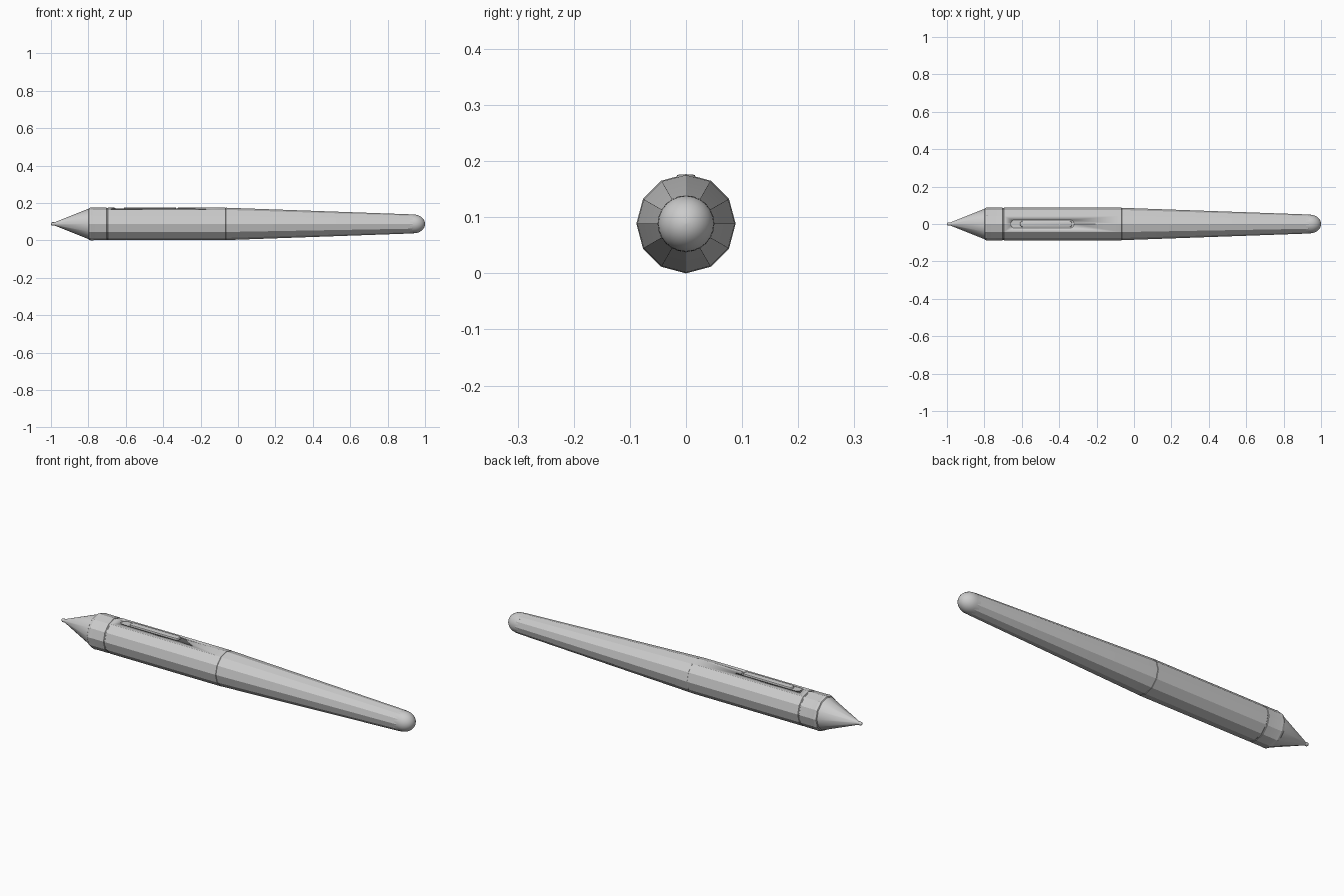
import bpy, bmesh, math
from mathutils import Vector

if "Cube" in bpy.data.objects:
    bpy.data.objects.remove(bpy.data.objects["Cube"])

CZ = 0.0885  # height of the pen axis


def lathe(name, profile, sides, angle):
    """Revolve (x, radius) points about the pen axis."""
    bm = bmesh.new()
    rings = []
    for x, r in profile:
        rings.append([bm.verts.new((x, r * math.sin(2 * math.pi * i / sides),
                                    CZ + r * math.cos(2 * math.pi * i / sides)))
                      for i in range(sides)])
    for a, b in zip(rings, rings[1:]):
        for i in range(sides):
            j = (i + 1) % sides
            bm.faces.new((a[i], a[j], b[j], b[i]))
    bm.faces.new(rings[0])
    bm.faces.new(rings[-1])
    return finish(name, bm, angle)


def finish(name, bm, angle):
    bmesh.ops.recalc_face_normals(bm, faces=bm.faces)
    me = bpy.data.meshes.new(name)
    bm.to_mesh(me)
    bm.free()
    ob = bpy.data.objects.new(name, me)
    bpy.context.collection.objects.link(ob)
    bpy.ops.object.select_all(action='DESELECT')
    ob.select_set(True)
    bpy.context.view_layer.objects.active = ob
    bpy.ops.object.shade_smooth_by_angle(angle=math.radians(angle))
    return ob


def pill(name, x0, x1, half_w, z0, z1, bevel):
    """Long strip with rounded ends, used for the button and its slot."""
    bm = bmesh.new()
    pts = []
    for cx, start in ((x1 - half_w, -90), (x0 + half_w, 90)):
        for k in range(9):
            a = math.radians(start + 22.5 * k)
            pts.append(bm.verts.new((cx + half_w * math.cos(a), half_w * math.sin(a), z0)))
    base = bm.faces.new(pts)
    res = bmesh.ops.extrude_face_region(bm, geom=[base])
    top = [v for v in res['geom'] if isinstance(v, bmesh.types.BMVert)]
    bmesh.ops.translate(bm, verts=top, vec=Vector((0, 0, z1 - z0)))
    if bevel:
        edges = [e for e in bm.edges if all(v in top for v in e.verts)]
        bmesh.ops.bevel(bm, geom=edges, offset=bevel, segments=2, profile=0.5, affect='EDGES')
    return finish(name, bm, 40)


# Conical nose and nib
lathe("nose_cone", [(-0.985, 0.007), (-0.972, 0.012), (-0.80, 0.081), (-0.795, 0.081)], 12, 35)
lathe("nib", [(-1.0, 0.002), (-0.998, 0.006), (-0.993, 0.009), (-0.985, 0.009), (-0.975, 0.007)], 16, 60)

# Grip barrel with a shallow ring groove
grip = lathe("grip", [(-0.80, 0.081), (-0.797, 0.085), (-0.785, 0.0885), (-0.77, 0.087),
                      (-0.703, 0.087), (-0.701, 0.085), (-0.697, 0.085), (-0.695, 0.087),
                      (-0.067, 0.087), (-0.065, 0.085)], 12, 20)

# Tapered rear barrel
lathe("rear_barrel", [(-0.066, 0.085), (-0.063, 0.0865), (0.93, 0.051), (0.945, 0.049)], 12, 20)

# Rounded end cap
cap = [(0.92, 0.0505)] + [(0.94 + 0.06 * math.sin(t), 0.05 * math.cos(t))
                          for t in [math.radians(11.1 * k) for k in range(9)]]
lathe("end_cap", cap, 24, 60)

# Slot cut into the grip, and the button sitting in it
slot = pill("slot_cutter", -0.66, -0.32, 0.022, 0.167, 0.20, 0)
slot.hide_render = True
slot.hide_viewport = True
cut = grip.modifiers.new("slot", 'BOOLEAN')
cut.operation = 'DIFFERENCE'
cut.object = slot
pill("button", -0.61, -0.33, 0.017, 0.15, 0.1765, 0.005)
